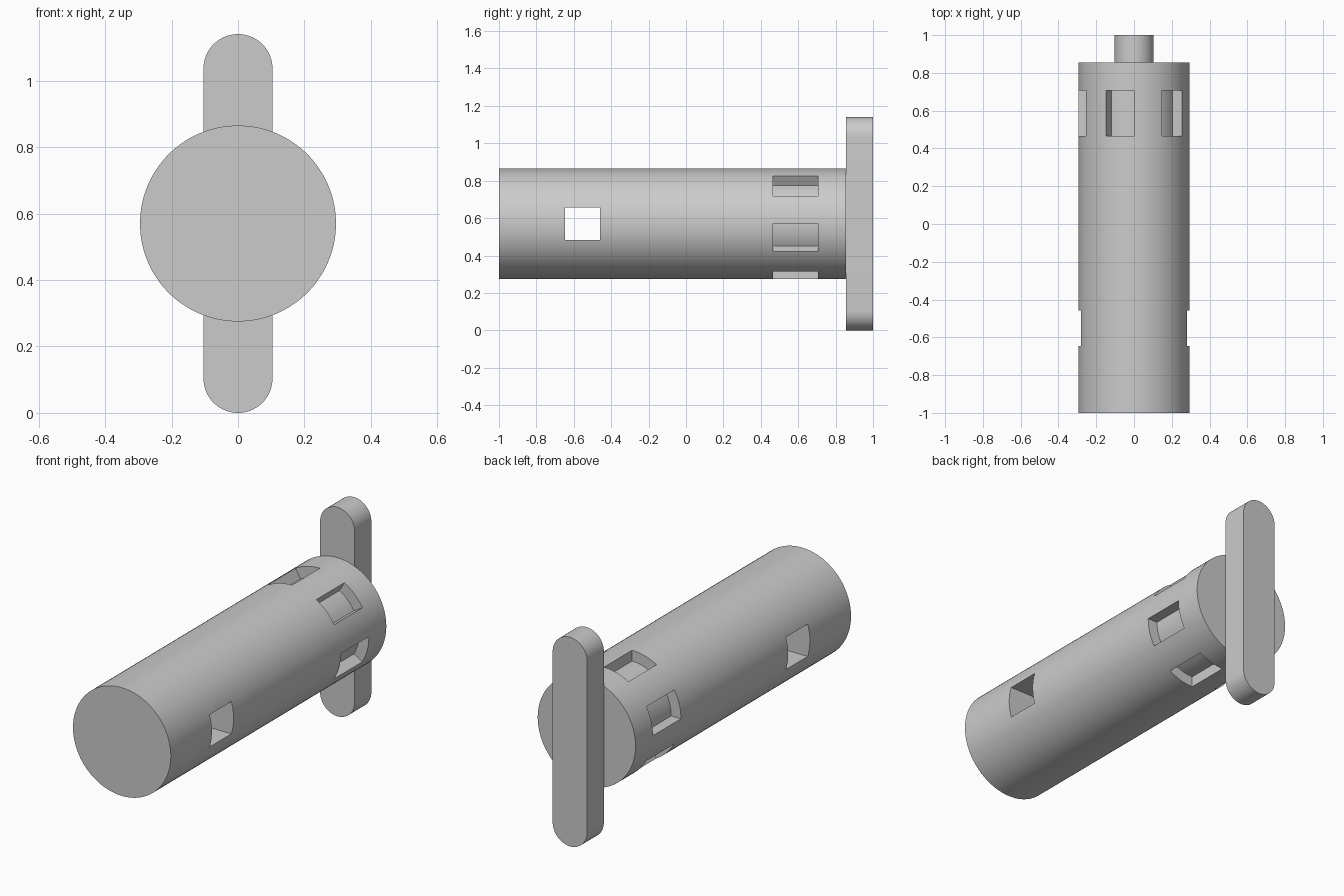
import bpy
import bmesh
from math import cos, sin, pi, radians
from mathutils import Vector

cube = bpy.data.objects.get("Cube")
if cube:
    bpy.data.objects.remove(cube, do_unlink=True)

AXIS_Z = 0.57      # height of the barrel axis
RADIUS = 0.295
FLOOR_R = 0.236    # radius of the pocket floors
BACK = 0.856       # where barrel meets crossbar

grey = bpy.data.materials.new("grey")
grey.use_nodes = True
grey.diffuse_color = (0.6, 0.6, 0.6, 1)
grey.node_tree.nodes["Principled BSDF"].inputs["Base Color"].default_value = (0.6, 0.6, 0.6, 1)


def arc(radius, start, end, steps, z=AXIS_Z):
    """Points (x, z) along an arc, angles in degrees."""
    angles = [radians(start + (end - start) * i / steps) for i in range(steps + 1)]
    return [(radius * cos(a), z + radius * sin(a)) for a in angles]


def extrude_profile(name, profile, y0, y1):
    """Solid from an (x, z) outline pushed from y0 to y1."""
    bm = bmesh.new()
    face = bm.faces.new([bm.verts.new((x, y0, z)) for x, z in profile])
    out = bmesh.ops.extrude_face_region(bm, geom=[face])
    moved = [v for v in out["geom"] if isinstance(v, bmesh.types.BMVert)]
    bmesh.ops.translate(bm, verts=moved, vec=Vector((0, y1 - y0, 0)))
    bmesh.ops.recalc_face_normals(bm, faces=bm.faces)
    mesh = bpy.data.meshes.new(name)
    bm.to_mesh(mesh)
    bm.free()
    mesh.materials.append(grey)
    obj = bpy.data.objects.new(name, mesh)
    bpy.context.collection.objects.link(obj)
    return obj


def activate(obj):
    bpy.ops.object.select_all(action="DESELECT")
    obj.select_set(True)
    bpy.context.view_layer.objects.active = obj


def cut(target, cutter):
    cutter.hide_render = True
    mod = target.modifiers.new("cut", "BOOLEAN")
    mod.operation = "DIFFERENCE"
    mod.solver = "EXACT"
    mod.object = cutter
    activate(target)
    bpy.ops.object.modifier_apply(modifier=mod.name)
    bpy.data.objects.remove(cutter, do_unlink=True)


# Barrel
sides = 96
half = 180 / sides
barrel = extrude_profile("barrel", arc(RADIUS, half, 360 + half, sides)[:-1], -1, BACK)

# Square cross hole near the front
h = 0.088
hole = [(-0.5, AXIS_Z - h), (0.5, AXIS_Z - h), (0.5, AXIS_Z + h), (-0.5, AXIS_Z + h)]
cut(barrel, extrude_profile("cross_hole_cutter", hole, -0.646, -0.459))

# Six pockets around the back end
for i in range(6):
    start = 30 + 60 * i
    sector = arc(FLOOR_R, start, start + 30, 8) + arc(0.36, start + 30, start, 8)
    cut(barrel, extrude_profile("pocket_cutter", sector, 0.465, 0.706))

# Round-ended crossbar behind the barrel
w = 0.104
outline = arc(w, 0, 180, 32, 2 * AXIS_Z - w) + arc(w, 180, 360, 32, w)
crossbar = extrude_profile("crossbar", outline, BACK, 1)

for obj in (barrel, crossbar):
    activate(obj)
    bpy.ops.object.shade_smooth_by_angle(angle=radians(25))
